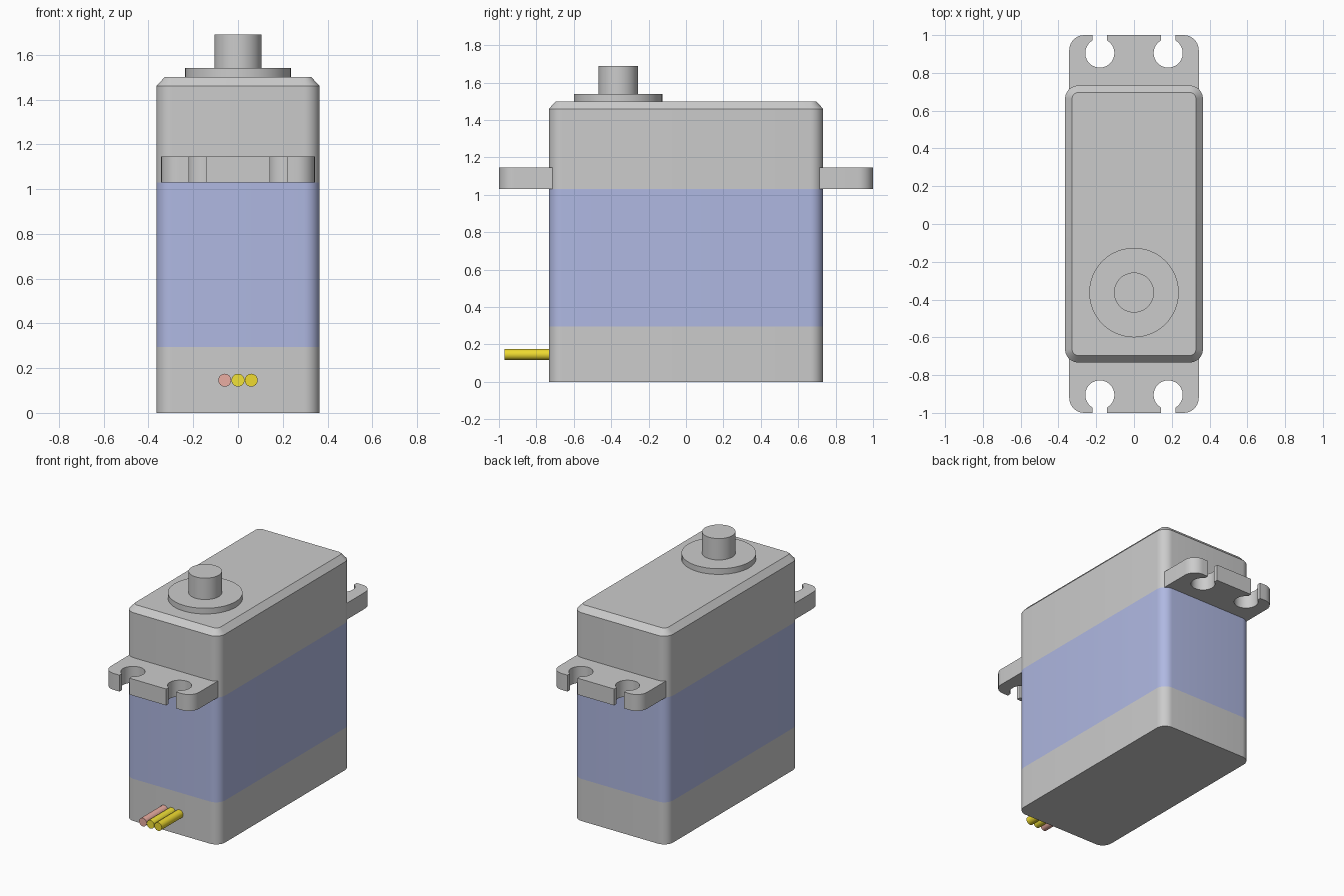
import bpy, bmesh
from math import sin, cos, radians

if "Cube" in bpy.data.objects:
    bpy.data.objects.remove(bpy.data.objects["Cube"])


def material(name, rgb):
    m = bpy.data.materials.new(name)
    m.diffuse_color = (*rgb, 1)
    m.use_nodes = True
    m.node_tree.nodes["Principled BSDF"].inputs["Base Color"].default_value = m.diffuse_color
    return m


blue = material("blue", (0.43, 0.48, 0.76))
yellow = material("yellow", (0.88, 0.76, 0.04))
amber = material("amber", (0.86, 0.70, 0.03))
red = material("red", (0.82, 0.42, 0.36))


def finish(ob, name, mat=None):
    ob.name = ob.data.name = name
    if mat:
        ob.data.materials.append(mat)
    bpy.ops.object.select_all(action='DESELECT')
    ob.select_set(True)
    bpy.context.view_layer.objects.active = ob
    bpy.ops.object.shade_smooth_by_angle(angle=radians(30))
    return ob


def arc(cx, cy, r, start, end, steps):
    angles = [radians(start + (end - start) * i / steps) for i in range(steps + 1)]
    return [(cx + r * cos(a), cy + r * sin(a)) for a in angles]


def rounded_rect(hx, hy, r):
    pts = []
    for i, (sx, sy) in enumerate([(1, 1), (-1, 1), (-1, -1), (1, -1)]):
        pts += arc(sx * (hx - r), sy * (hy - r), r, 90 * i, 90 * i + 90, 8)
    return pts


def loft(name, sections, mat=None):
    """Skin a stack of (outline, z) sections and cap both ends."""
    bm = bmesh.new()
    loops = [[bm.verts.new((x, y, z)) for x, y in pts] for pts, z in sections]
    n = len(loops[0])
    for a, b in zip(loops, loops[1:]):
        for i in range(n):
            j = (i + 1) % n
            bm.faces.new((a[i], a[j], b[j], b[i]))
    bm.faces.new(loops[0][::-1])
    bm.faces.new(loops[-1])
    bmesh.ops.recalc_face_normals(bm, faces=bm.faces)
    mesh = bpy.data.meshes.new(name)
    bm.to_mesh(mesh)
    bm.free()
    ob = bpy.data.objects.new(name, mesh)
    bpy.context.collection.objects.link(ob)
    return finish(ob, name, mat)


def cylinder(name, r, depth, loc, rot=(0, 0, 0), sides=48, mat=None):
    bpy.ops.mesh.primitive_cylinder_add(vertices=sides, radius=r, depth=depth,
                                        location=loc, rotation=rot)
    return finish(bpy.context.object, name, mat)


# Case: three stacked sections, the top one chamfered
body = rounded_rect(0.365, 0.733, 0.07)
rim = rounded_rect(0.328, 0.696, 0.033)
loft("bottom_case", [(body, 0), (body, 0.295)])
loft("middle_case", [(body, 0.295), (body, 1.03)], blue)
loft("top_case", [(body, 1.03), (body, 1.46), (rim, 1.5)])

# Mounting ears with two open keyhole slots each
half = [(0.343, 0.68)] + arc(0.263, 0.92, 0.08, 0, 90, 8)
half += [(0.2195, 1.0)] + arc(0.181, 0.905, 0.077, 60, -240, 32) + [(0.1425, 1.0)]
outline = half + [(-x, y) for x, y in reversed(half)]
for name, s in (("back_ear", 1), ("front_ear", -1)):
    ear = [(x, s * y) for x, y in outline]
    loft(name, [(ear, 1.03), (ear, 1.145)])

# Output shaft and its collar
cylinder("shaft_collar", 0.237, 0.05, (0, -0.363, 1.515))
cylinder("output_shaft", 0.106, 0.19, (0, -0.363, 1.595))

# Three lead wires at the front
for name, x, mat in (("red_wire", -0.059, red), ("yellow_wire", 0, yellow),
                     ("amber_wire", 0.059, amber)):
    cylinder(name, 0.029, 0.257, (x, -0.8415, 0.146), (radians(90), 0, 0), 24, mat)
